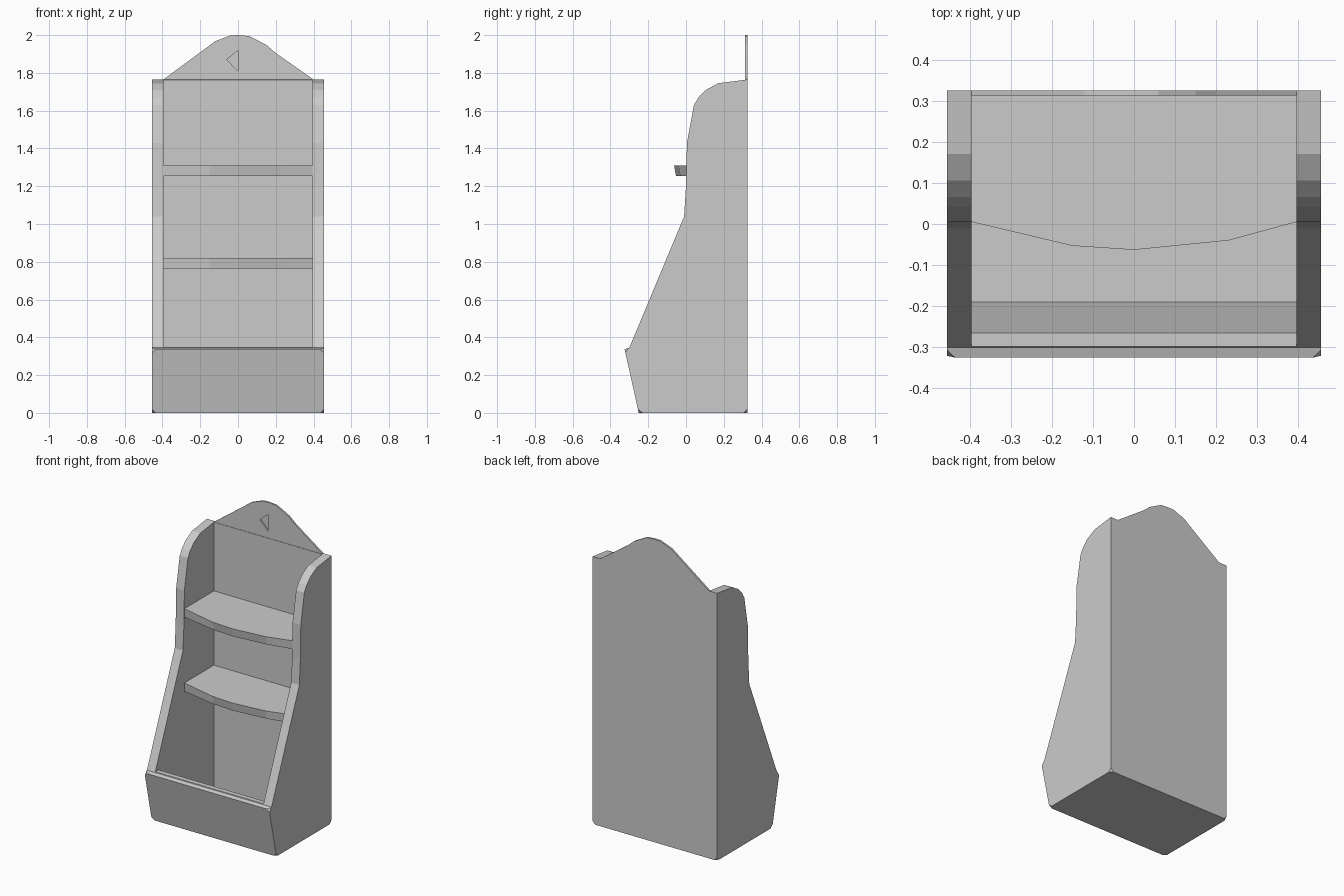
import bpy, bmesh
from mathutils import Vector

if "Cube" in bpy.data.objects:
    bpy.data.objects.remove(bpy.data.objects["Cube"], do_unlink=True)

grey = bpy.data.materials.new("plain grey")
grey.use_nodes = True
colour = (0.6, 0.6, 0.6, 1)
grey.diffuse_color = colour
grey.node_tree.nodes["Principled BSDF"].inputs["Base Color"].default_value = colour


def prism(name, outline, offset, place, round_corner=None, size=0.02):
    """Extrude a 2D outline; place maps each outline point into space."""
    bm = bmesh.new()
    face = bm.faces.new([bm.verts.new(place(*p)) for p in outline])
    top = bmesh.ops.extrude_face_region(bm, geom=[face])
    moved = [g for g in top["geom"] if isinstance(g, bmesh.types.BMVert)]
    bmesh.ops.translate(bm, verts=moved, vec=Vector(offset))
    if round_corner:
        corners = [v for v in bm.verts if round_corner(v.co)]
        bmesh.ops.bevel(bm, geom=corners, offset=size, segments=1,
                        profile=0.5, affect='VERTICES')
    bmesh.ops.recalc_face_normals(bm, faces=bm.faces)
    mesh = bpy.data.meshes.new(name)
    bm.to_mesh(mesh)
    bm.free()
    mesh.materials.append(grey)
    obj = bpy.data.objects.new(name, mesh)
    bpy.context.collection.objects.link(obj)
    return obj


def carve(target, cutter):
    """Subtract the cutter, then discard it."""
    cutter.hide_render = True
    mod = target.modifiers.new("carve", 'BOOLEAN')
    mod.operation, mod.solver, mod.object = 'DIFFERENCE', 'EXACT', cutter
    bpy.context.view_layer.objects.active = target
    bpy.ops.object.modifier_apply(modifier=mod.name)
    bpy.data.objects.remove(cutter, do_unlink=True)


HALF, INNER, BACK, PANEL = 0.455, 0.395, 0.325, 0.313

# Cabinet body: side outline across the full width, corners clipped
side = [(BACK, 0), (-0.25, 0), (-0.325, 0.337), (-0.3, 0.345),
        (-0.01, 1.04), (0, 1.2), (0.005, 1.43), (0.042, 1.63),
        (0.066, 1.67), (0.106, 1.71), (0.17, 1.745), (0.31, 1.763), (BACK, 1.765)]
body = prism("cabinet_body", side, (2 * HALF, 0, 0), lambda y, z: (-HALF, y, z),
             lambda c: c.z < 0.01 or c.y < -0.31)

# Open interior with a sloping front bin wall
inside = [(PANEL, 0.02), (-0.19, 0.02), (-0.265, 0.35),
          (-0.5, 0.35), (-0.5, 2.1), (PANEL, 2.1)]
carve(body, prism("interior_cutter", inside, (2 * INNER, 0, 0),
                  lambda y, z: (-INNER, y, z)))

# Arched crest above the back panel, with a small triangular recess
arch = [(-INNER, 1.765), (-0.12, 1.968), (-0.04, 1.998), (0, 2), (0.06, 1.995),
        (0.15, 1.948), (0.2, 1.905), (INNER, 1.768), (INNER, 1.765)]
crest = prism("back_crest", arch, (0, BACK - PANEL, 0), lambda x, z: (x, PANEL, z))
recess = [(0, 1.92), (-0.06, 1.87), (0, 1.81)]
carve(crest, prism("recess_cutter", recess, (0, 0.06, 0),
                   lambda x, z: (x, PANEL - 0.05, z)))

# Two bow-fronted shelves, the underside set back a little
bow = [(-INNER, 0.005), (-0.15, -0.053), (0, -0.063), (0.23, -0.04),
       (INNER, 0.005), (INNER, PANEL), (-INNER, PANEL)]
for name, height in (("lower_shelf", 0.765), ("upper_shelf", 1.255)):
    shelf = prism(name, bow, (0, 0, 0.055), lambda x, y: (x, y, height))
    for v in shelf.data.vertices:
        if v.co.z < height + 0.01 and v.co.y < 0:
            v.co.y += 0.01
